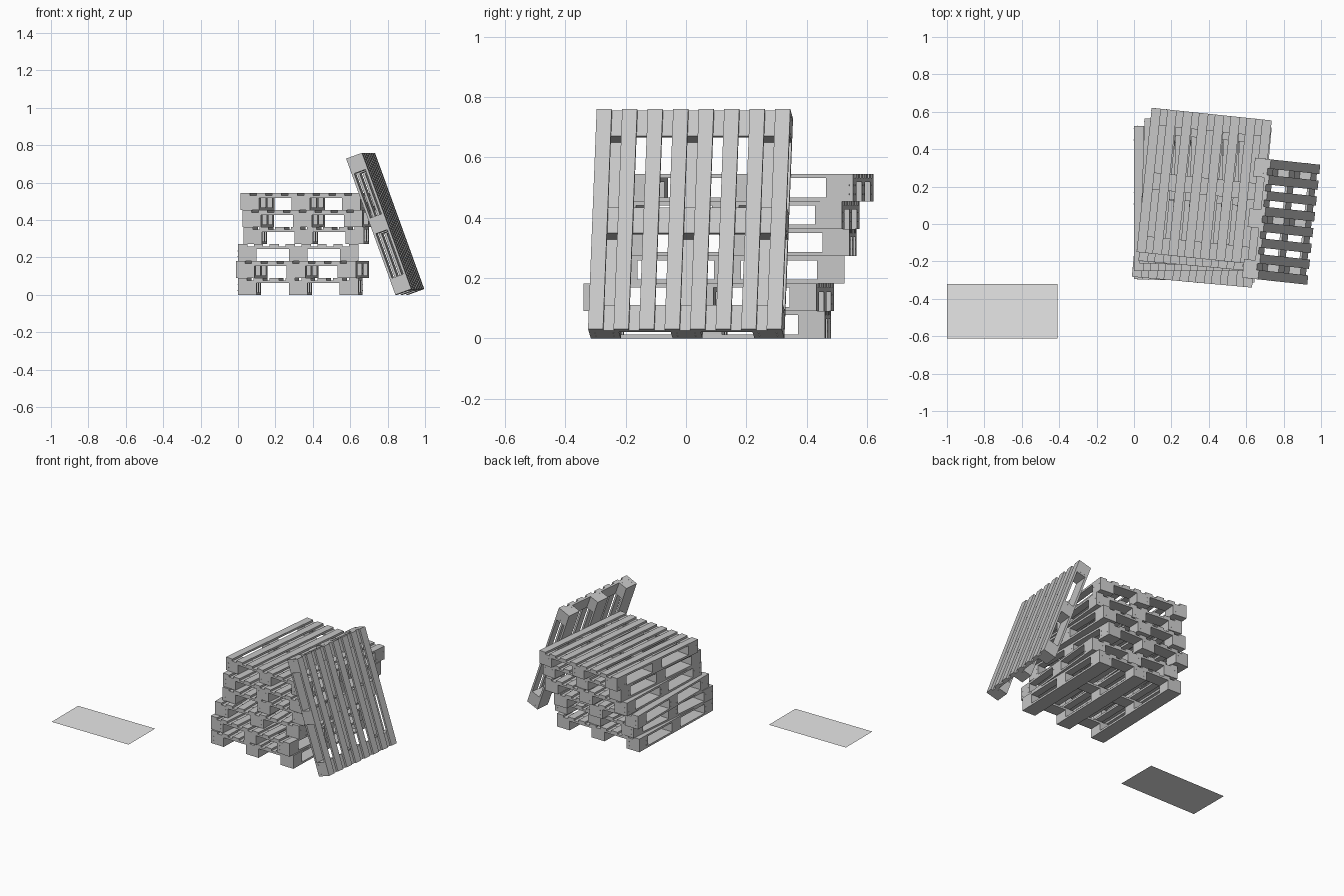
import bpy
import bmesh
from math import radians
from mathutils import Matrix, Vector

old = bpy.data.objects.get("Cube")
if old:
    bpy.data.objects.remove(old, do_unlink=True)

WIDTH, LENGTH, HEIGHT = 0.645, 0.775, 0.0908
PLANK = 0.0136                      # thickness of every plank layer
BOARD, BLOCK_W, BLOCK_L = 0.05, 0.10, 0.09


def make_material(name, grey):
    mat = bpy.data.materials.new(name)
    mat.use_nodes = True
    colour = (grey, grey, grey, 1)
    mat.diffuse_color = colour
    mat.node_tree.nodes["Principled BSDF"].inputs["Base Color"].default_value = colour
    return mat


def add_box(bm, centre, size):
    matrix = Matrix.Translation(centre) @ Matrix.Diagonal((*size, 1))
    bmesh.ops.create_cube(bm, size=1, matrix=matrix)


def make_object(name, bm, mat):
    mesh = bpy.data.meshes.new(name)
    bm.to_mesh(mesh)
    bm.free()
    mesh.materials.append(mat)
    obj = bpy.data.objects.new(name, mesh)
    bpy.context.collection.objects.link(obj)
    return obj


def pallet_mesh():
    bm = bmesh.new()
    low, high = -HEIGHT / 2, HEIGHT / 2
    block_h = HEIGHT - 3 * PLANK
    block_z = low + PLANK + block_h / 2
    xs = [s * (WIDTH - BLOCK_W) / 2 for s in (-1, 0, 1)]
    ys = [s * (LENGTH - BLOCK_L) / 2 for s in (-1, 0, 1)]
    # deck boards
    pitch = (WIDTH - BOARD) / 7
    for i in range(8):
        add_box(bm, ((i - 3.5) * pitch, 0, high - PLANK / 2), (BOARD, LENGTH, PLANK))
    # cross planks under the deck
    for y in ys:
        add_box(bm, (0, y, high - PLANK * 1.5), (WIDTH, BLOCK_L, PLANK))
    # bottom runners and spacer blocks
    for x in xs:
        add_box(bm, (x, 0, low + PLANK / 2), (BLOCK_W, LENGTH, PLANK))
        for y in ys:
            add_box(bm, (x, y, block_z), (BLOCK_W, BLOCK_L, block_h))
    # nail heads on the outer block faces
    for side in (-1, 1):
        for dz in (-0.015, 0.015):
            for d in (-0.03, 0.03):
                for x in xs:
                    add_box(bm, (x + d, side * LENGTH / 2, block_z + dz), (0.004, 0.002, 0.004))
                for y in ys:
                    add_box(bm, (side * WIDTH / 2, y + d, block_z + dz), (0.002, 0.004, 0.004))
    return bm


wood = make_material("weathered_grey_wood", 0.57)
pale = make_material("pale_grey", 0.8)

# stack of pallets: x, y, turn in degrees
stack = [
    (0.333, 0.083, -1.7),
    (0.345, 0.075, -5.2),
    (0.322, 0.137, 0),
    (0.365, 0.166, -2),
    (0.380, 0.160, -5.2),
    (0.375, 0.202, -6),
]
for i, (x, y, turn) in enumerate(stack):
    pallet = make_object(f"stacked_pallet_{i + 1}", pallet_mesh(), wood)
    pallet.matrix_world = (Matrix.Translation((x, y, HEIGHT * (i + 0.5)))
                           @ Matrix.Rotation(radians(turn), 4, "Z"))

# pallet leaning on the stack, deck facing outwards
lean = radians(20)
along = Matrix.Rotation(-lean, 3, "Y") @ Vector((0, 0, 1))
out = Matrix.Rotation(-lean, 3, "Y") @ Vector((1, 0, 0))
frame = Matrix((Vector((0, 1, 0)), along, out)).transposed().to_4x4()
leaning = make_object("leaning_pallet", pallet_mesh(), wood)
leaning.matrix_world = (Matrix.Translation((0.787, 0.015, 0.38))
                        @ Matrix.Rotation(radians(-6.2), 4, "Z") @ frame)

# flat sheet on the ground
bm = bmesh.new()
bmesh.ops.create_grid(bm, x_segments=1, y_segments=1, size=0.5,
                      matrix=Matrix.Diagonal((0.59, 0.29, 1, 1)))
sheet = make_object("ground_sheet", bm, pale)
sheet.location = (-0.705, -0.467, 0)
